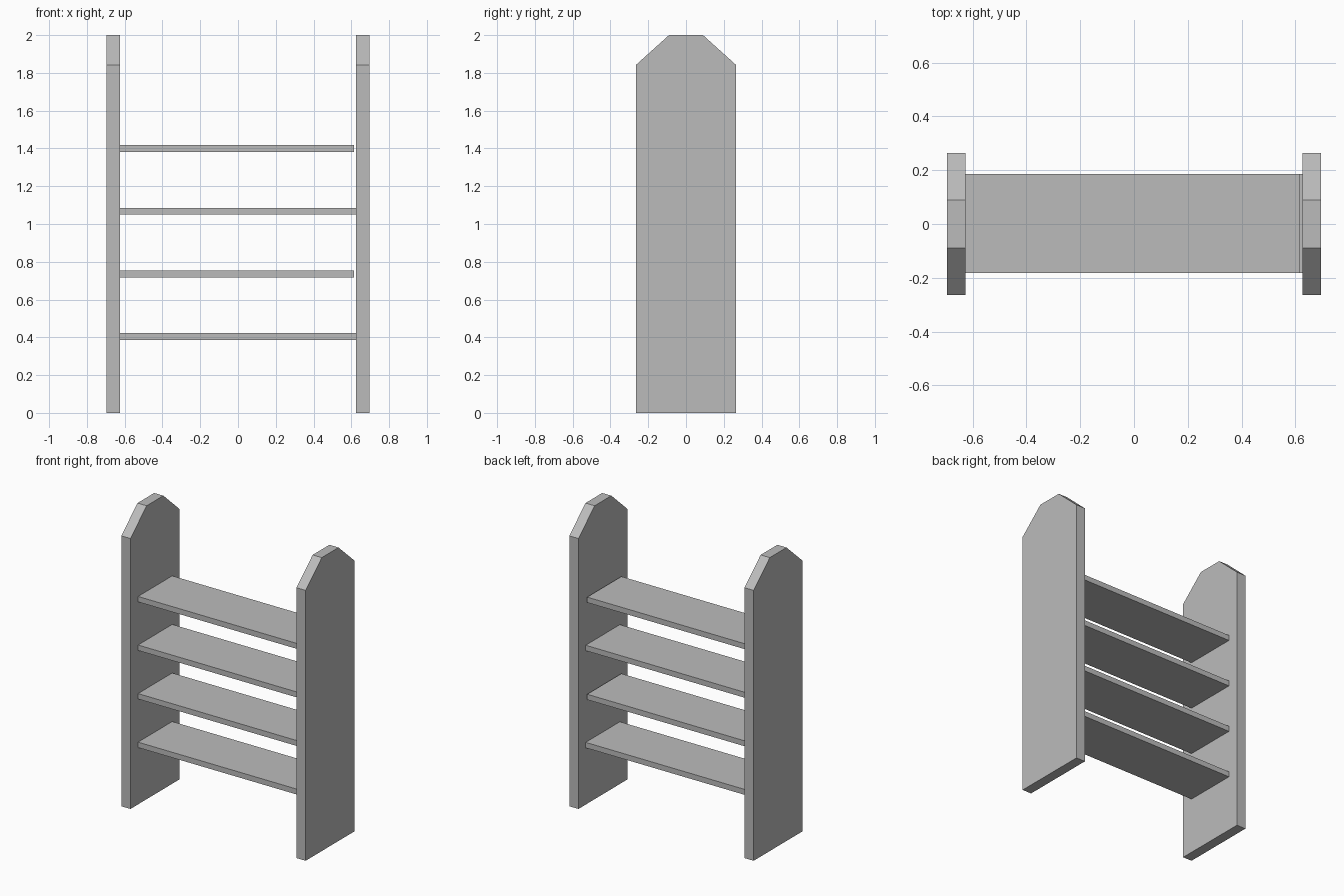
import bpy
import bmesh

cube = bpy.data.objects.get("Cube")
if cube:
    bpy.data.objects.remove(cube, do_unlink=True)

GREY = (0.5, 0.5, 0.5, 1.0)
mat = bpy.data.materials.new("plain_grey")
mat.use_nodes = True
mat.diffuse_color = GREY
mat.node_tree.nodes["Principled BSDF"].inputs["Base Color"].default_value = GREY


def extrude_profile(name, profile, x0, x1):
    """Extrude a (y, z) outline along x into a solid board."""
    bm = bmesh.new()
    face = bm.faces.new([bm.verts.new((x0, y, z)) for y, z in profile])
    result = bmesh.ops.extrude_face_region(bm, geom=[face])
    verts = [g for g in result["geom"] if isinstance(g, bmesh.types.BMVert)]
    bmesh.ops.translate(bm, verts=verts, vec=(x1 - x0, 0, 0))
    bmesh.ops.recalc_face_normals(bm, faces=bm.faces[:])
    mesh = bpy.data.meshes.new(name)
    bm.to_mesh(mesh)
    bm.free()
    mesh.materials.append(mat)
    obj = bpy.data.objects.new(name, mesh)
    bpy.context.collection.objects.link(obj)
    return obj


# Side panels with clipped top corners
outer, inner = 0.695, 0.626
half = [(0.264, 0), (0.264, 1.843), (0.09, 2)]
panel = half + [(-y, z) for y, z in reversed(half)]
extrude_profile("left_panel", panel, inner, outer)
extrude_profile("right_panel", panel, -outer, -inner)

# Shelves; alternate ones stop just short of the left panel
for i, right_end in enumerate((inner, 0.615, inner, 0.615)):
    z0 = 0.387 + i * 0.331
    z1 = z0 + 0.037
    board = [(-0.182, z0), (0.186, z0), (0.186, z1), (-0.182, z1)]
    extrude_profile(f"shelf_{i + 1}", board, -inner, right_end)
